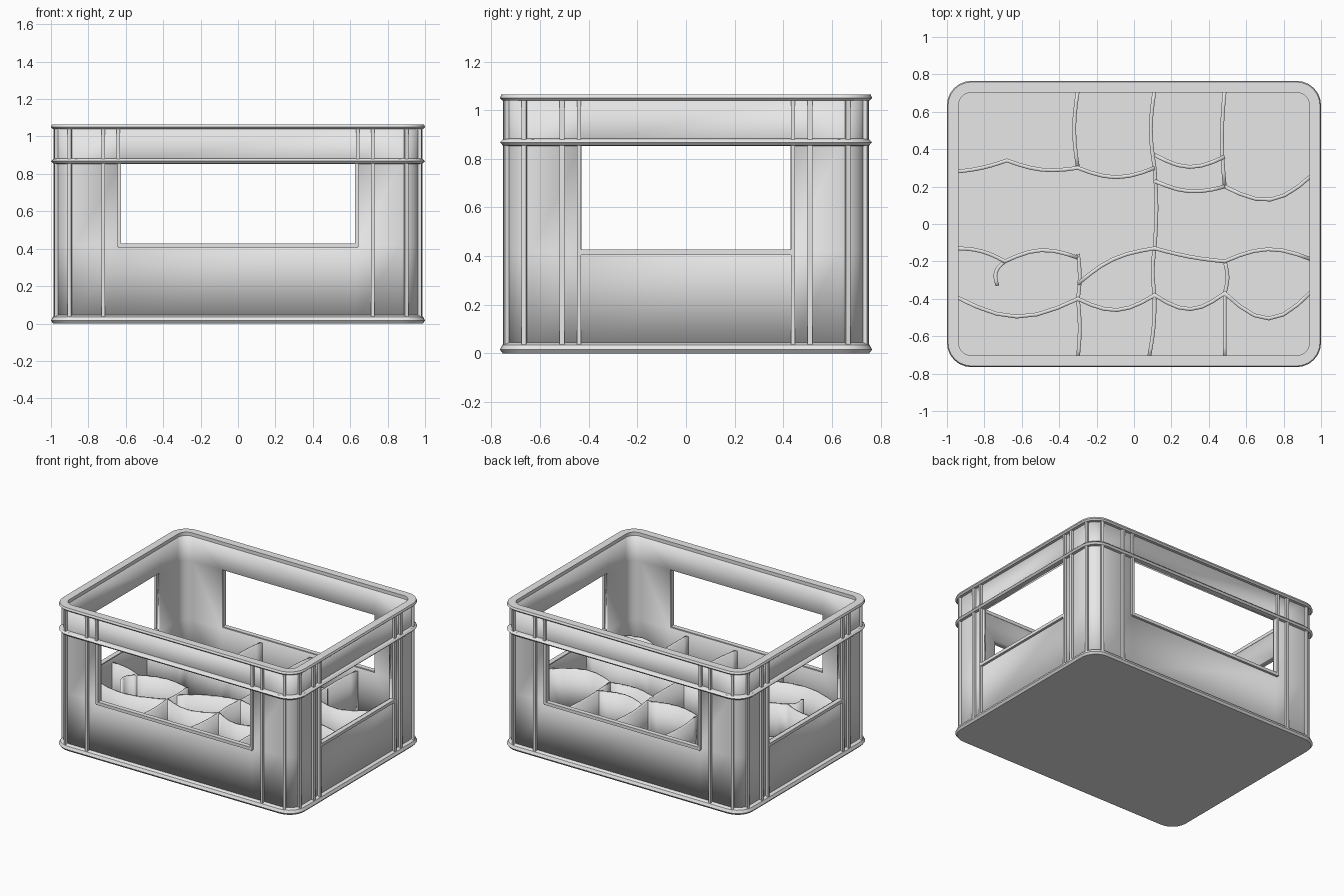
import bpy, bmesh, math
from mathutils import Matrix, Vector

old = bpy.data.objects.get("Cube")
if old:
    bpy.data.objects.remove(old, do_unlink=True)

mat = bpy.data.materials.new("grey plastic")
mat.use_nodes = True
GREY = (0.8, 0.8, 0.8, 1)
mat.diffuse_color = GREY
mat.node_tree.nodes["Principled BSDF"].inputs["Base Color"].default_value = GREY

HX, HY, R = 1.0, 0.765, 0.13      # outer half sizes and corner radius
WX, WY = 0.63, 0.43               # half widths of the window openings
SILL, LINTEL, TOP = 0.42, 0.855, 1.065
STEPS = 7
WALL = -0.03                      # wall face, relative to the outer outline


def finish(name, bm, thickness=0, offset=0, smooth=True):
    me = bpy.data.meshes.new(name)
    bm.to_mesh(me)
    bm.free()
    me.materials.append(mat)
    ob = bpy.data.objects.new(name, me)
    bpy.context.collection.objects.link(ob)
    if smooth:
        bpy.ops.object.select_all(action='DESELECT')
        ob.select_set(True)
        bpy.context.view_layer.objects.active = ob
        bpy.ops.object.shade_smooth_by_angle(angle=math.radians(30))
    if thickness:
        mod = ob.modifiers.new("thickness", 'SOLIDIFY')
        mod.thickness, mod.offset = thickness, offset
        mod.use_even_offset = True
    return ob


def outline(d):
    """Rounded rectangle moved outward by d, with points at the window edges."""
    pts = []
    for k, (sx, sy) in enumerate([(1, 1), (-1, 1), (-1, -1), (1, -1)]):
        ends = [(sx * (HX + d), sy * WY), (sx * WX, sy * (HY + d))]
        if k % 2:
            ends.reverse()
        arc = []
        for i in range(STEPS):
            a = math.pi / 2 * (k + i / (STEPS - 1))
            arc.append((sx * (HX - R) + (R + d) * math.cos(a),
                        sy * (HY - R) + (R + d) * math.sin(a)))
        pts += [ends[0]] + arc + [ends[1]]
    return pts


def sweep(name, profile):
    """Carry a closed (offset, height) profile round the outline."""
    bm = bmesh.new()
    loops = [[bm.verts.new((x, y, z)) for x, y in outline(d)] for d, z in profile]
    n = len(loops[0])
    for a, b in zip(loops, loops[1:] + loops[:1]):
        for i in range(n):
            j = (i + 1) % n
            bm.faces.new((a[i], a[j], b[j], b[i]))
    bmesh.ops.recalc_face_normals(bm, faces=bm.faces)
    return finish(name, bm)


def box(name, centre, size, angle=0):
    bm = bmesh.new()
    bmesh.ops.create_cube(bm, size=1)
    bmesh.ops.scale(bm, vec=size, verts=bm.verts)
    bmesh.ops.rotate(bm, matrix=Matrix.Rotation(angle, 3, 'Z'), verts=bm.verts)
    bmesh.ops.translate(bm, vec=centre, verts=bm.verts)
    return finish(name, bm, smooth=False)


# Floor slab
bm = bmesh.new()
base = bm.faces.new([bm.verts.new((x, y, 0)) for x, y in outline(-0.02)])
top = bmesh.ops.extrude_face_region(bm, geom=[base])
bmesh.ops.translate(bm, vec=(0, 0, 0.035),
                    verts=[v for v in top["geom"] if isinstance(v, bmesh.types.BMVert)])
bmesh.ops.recalc_face_normals(bm, faces=bm.faces)
finish("floor", bm)

# Walls with a window opening in each side
bm = bmesh.new()
rings = [[bm.verts.new((x, y, z)) for x, y in outline(WALL)]
         for z in (0.02, SILL, LINTEL, TOP - 0.01)]
count = len(rings[0])
for level in range(3):
    for i in range(count):
        if level == 1 and i % (STEPS + 2) == STEPS + 1:
            continue
        j = (i + 1) % count
        bm.faces.new((rings[level][i], rings[level][j],
                      rings[level + 1][j], rings[level + 1][i]))
finish("walls", bm, 0.03, -1)

# Base flange, middle rail and top rim
sweep("base_flange", [(-0.05, 0), (-0.012, 0), (0, 0.015), (-0.01, 0.035),
                      (-0.03, 0.045), (-0.05, 0.045)])
sweep("middle_rail", [(-0.04, 0.852), (-0.012, 0.855), (0, 0.868), (-0.012, 0.88),
                      (-0.04, 0.885)])
sweep("top_rim", [(-0.062, TOP - 0.025), (-0.01, TOP - 0.025), (0, TOP - 0.015),
                  (-0.006, TOP), (-0.062, TOP)])

# Ribs and window frames, mirrored front to back and side to side
LOW, BAND, HIGH = 0.03, 0.87, 1.05
DEPTH = 0.035


def side_bar(name, across, along, z0, z1, width):
    """Bar on a front or side wall; across picks the wall pair."""
    for s in (1, -1):
        z, h = (z0 + z1) / 2, z1 - z0
        if across == 'y':
            box(name, (along, s * (HY - 0.03), z), (width, DEPTH, h))
        else:
            box(name, (s * (HX - 0.03), along, z), (DEPTH, width, h))


for m in (1, -1):
    side_bar("front_rib", 'y', m * 0.72, LOW, HIGH, 0.02)
    side_bar("front_band_rib", 'y', m * 0.64, BAND, HIGH, 0.018)
    side_bar("front_window_jamb", 'y', m * 0.635, SILL - 0.01, BAND, 0.018)
    side_bar("side_outer_rib", 'x', m * 0.51, LOW, HIGH, 0.022)
    side_bar("side_inner_rib", 'x', m * 0.44, LOW, HIGH, 0.018)
side_bar("front_window_sill", 'y', 0, SILL - 0.015, SILL + 0.008, 2 * WX + 0.02)
side_bar("side_window_sill", 'x', 0, SILL - 0.015, SILL + 0.008, 2 * WY + 0.01)

# Slim ribs round each corner
for sx in (1, -1):
    for sy in (1, -1):
        for deg in (16, 74):
            a = math.radians(deg)
            x = sx * (HX - R + (R - 0.028) * math.cos(a))
            y = sy * (HY - R + (R - 0.028) * math.sin(a))
            box("corner_rib", (x, y, (LOW + HIGH) / 2), (0.03, 0.018, HIGH - LOW),
                math.atan2(sy * math.sin(a), sx * math.cos(a)))


# Bottle dividers: upright ribbons that bow between their junctions
def divider(name, joints, sags):
    pts = [Vector(joints[0])]
    for a, b, sag in zip(joints, joints[1:], sags):
        a, b = Vector(a), Vector(b)
        side = Vector((a.y - b.y, b.x - a.x)).normalized()
        for i in range(1, 7):
            t = i / 6
            pts.append(a.lerp(b, t) + side * sag * math.sin(math.pi * t))
    bm = bmesh.new()
    rows = [[bm.verts.new((p.x, p.y, z)) for p in pts] for z in (0.03, 0.4)]
    for i in range(len(pts) - 1):
        bm.faces.new((rows[0][i], rows[0][i + 1], rows[1][i + 1], rows[1][i]))
    finish(name, bm, 0.02, 0)


EX, EY = 0.95, 0.715
A, B, C = -0.3, 0.11, 0.485       # columns of junctions
divider("rear_divider", [(-EX, 0.28), (-0.68, 0.34), (A, 0.3), (B, 0.3)],
        [-0.01, -0.03, -0.05])
divider("rear_cell_back", [(B, 0.37), (C, 0.36)], [-0.06])
divider("rear_cell_front", [(B, 0.23), (C, 0.2)], [-0.04])
divider("rear_right_divider", [(C, 0.2), (EX, 0.26)], [-0.1])
divider("middle_divider", [(-EX, -0.13), (-0.69, -0.2), (A, -0.18)], [0.02, 0.05])
divider("middle_right_divider", [(A, -0.32), (B, -0.13), (C, -0.2), (EX, -0.19)],
        [0.04, -0.01, 0.06])
divider("front_divider", [(-EX, -0.39), (A, -0.4), (B, -0.38), (C, -0.37), (EX, -0.36)],
        [-0.1, -0.07, -0.08, -0.14])
divider("hooked_divider", [(-0.69, -0.2), (-0.73, -0.33)], [-0.03])
divider("rear_left_partition", [(A, EY), (A, 0.3)], [-0.02])
divider("centre_partition", [(B, EY), (B, 0.3), (B, -0.13), (B, -0.38), (0.08, -EY)],
        [-0.02, 0.01, -0.01, 0.01])
divider("rear_right_partition", [(C, EY), (C, 0.2)], [-0.015])
divider("front_left_partition", [(A, -0.16), (A, -0.4), (A, -EY)], [0.01, 0.01])
divider("front_right_partition", [(C, -0.2), (C, -0.37), (C, -EY)], [0.015, 0])
